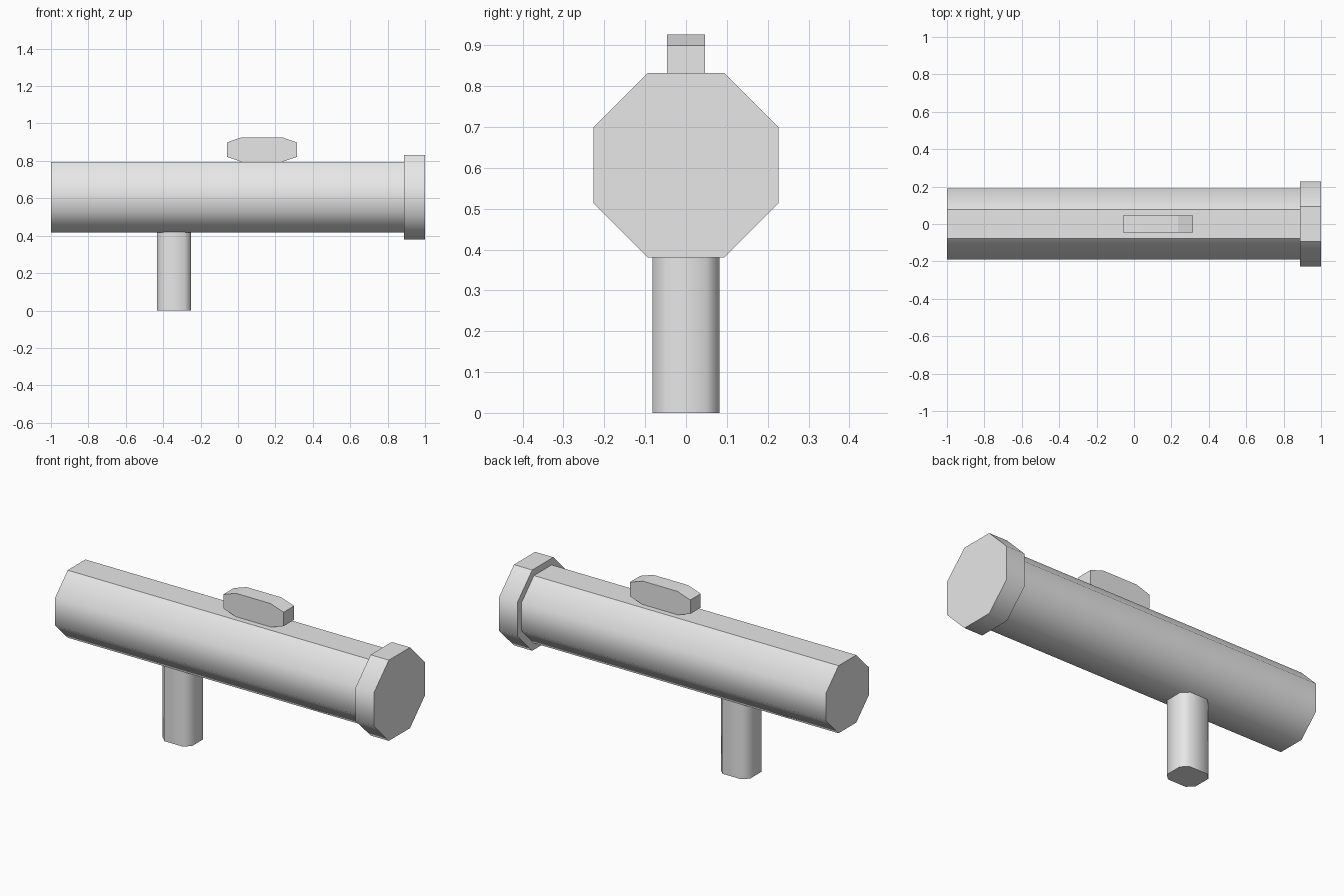
import bpy, bmesh, math
from mathutils import Vector

if "Cube" in bpy.data.objects:
    bpy.data.objects.remove(bpy.data.objects["Cube"])

grey = bpy.data.materials.new("light grey")
grey.diffuse_color = (0.8, 0.8, 0.8, 1)
grey.use_nodes = True
grey.node_tree.nodes["Principled BSDF"].inputs["Base Color"].default_value = grey.diffuse_color


def prism(name, profile, place, lo, hi, smooth=False):
    """Extrude a closed 2D profile between lo and hi; place(a, b, t) gives x, y, z."""
    bm = bmesh.new()
    ends = [[bm.verts.new(place(a, b, t)) for a, b in profile] for t in (lo, hi)]
    n = len(profile)
    caps = [bm.faces.new(e) for e in ends]
    for i in range(n):
        j = (i + 1) % n
        bm.faces.new((ends[0][i], ends[0][j], ends[1][j], ends[1][i]))
    bmesh.ops.recalc_face_normals(bm, faces=bm.faces)
    if smooth:
        # rounded sides, with crisp ends and a crisp flat on top
        for f in bm.faces:
            f.smooth = f not in caps
        for e in bm.edges:
            fs = e.link_faces
            if any(f in caps or f.normal.z > 0.9 for f in fs):
                e.smooth = False
    me = bpy.data.meshes.new(name)
    bm.to_mesh(me)
    bm.free()
    me.materials.append(grey)
    ob = bpy.data.objects.new(name, me)
    bpy.context.collection.objects.link(ob)
    return ob


def octagon(apothem):
    r = apothem / math.cos(math.pi / 8)
    return [(r * math.cos(math.pi / 8 + i * math.pi / 4),
             r * math.sin(math.pi / 8 + i * math.pi / 4)) for i in range(8)]


def chamfered(hx, hy, cx, cy):
    return [(hx, -hy + cy), (hx, hy - cy), (hx - cx, hy), (-hx + cx, hy),
            (-hx, hy - cy), (-hx, -hy + cy), (-hx + cx, -hy), (hx - cx, -hy)]


AXIS_Z = 0.606


def along_x(a, b, t):
    return (t, a, AXIS_Z + b)


# Tube and its wider muzzle ring
prism("barrel_tube", octagon(0.189), along_x, -1.0, 0.887, True)
prism("muzzle_ring", octagon(0.226), along_x, 0.887, 1.0, True)

# Handle below, a chamfered post
prism("handle", chamfered(0.091, 0.082, 0.035, 0.033),
      lambda a, b, t: (-0.341 + a, b, t), 0.0, 0.42, True)

# Sight block on top, chamfered in side view
prism("sight_block", chamfered(0.187, 0.066, 0.08, 0.027),
      lambda a, b, t: (0.128 + a, t, 0.86 + b), -0.046, 0.046)
